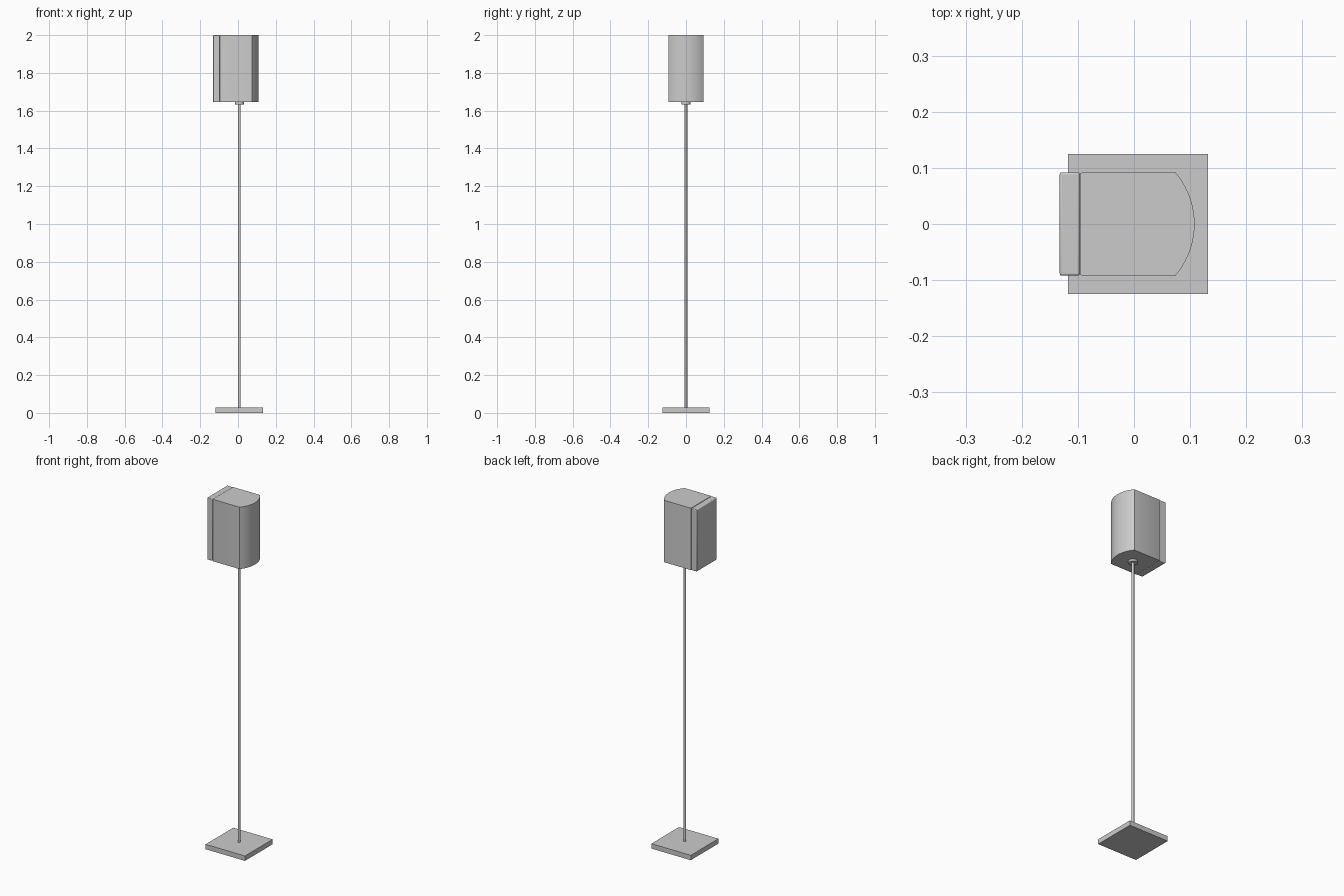
import bpy, bmesh, math

if "Cube" in bpy.data.objects:
    bpy.data.objects.remove(bpy.data.objects["Cube"])

POLE_X = 0.007
SPK_BOTTOM, SPK_TOP = 1.645, 2.0
HALF_W = 0.092


def bevel(obj, width, segments=2):
    m = obj.modifiers.new("soft_edges", 'BEVEL')
    m.width = width
    m.segments = segments
    m.limit_method = 'ANGLE'
    m.angle_limit = math.radians(60)


def smooth(obj):
    bpy.ops.object.select_all(action='DESELECT')
    obj.select_set(True)
    bpy.context.view_layer.objects.active = obj
    bpy.ops.object.shade_smooth_by_angle(angle=math.radians(32))


def prism(name, outline, z0, z1):
    """Extrude an xy outline from z0 to z1."""
    bm = bmesh.new()
    face = bm.faces.new([bm.verts.new((x, y, z0)) for x, y in outline])
    ext = bmesh.ops.extrude_face_region(bm, geom=[face])
    for v in ext["geom"]:
        if isinstance(v, bmesh.types.BMVert):
            v.co.z = z1
    bmesh.ops.recalc_face_normals(bm, faces=bm.faces)
    mesh = bpy.data.meshes.new(name)
    bm.to_mesh(mesh)
    bm.free()
    obj = bpy.data.objects.new(name, mesh)
    bpy.context.collection.objects.link(obj)
    return obj


def rect(x0, x1, hy):
    return [(x0, -hy), (x1, -hy), (x1, hy), (x0, hy)]


def circle(cx, r, n):
    return [(cx + r * math.cos(2 * math.pi * i / n), r * math.sin(2 * math.pi * i / n))
            for i in range(n)]


# Square floor plate
prism("base_plate", rect(-0.118, 0.132, 0.125), 0, 0.028)

# Slim pole and mounting disc under the speaker
smooth(prism("pole", circle(POLE_X, 0.007, 24), 0.028, 1.64))
smooth(prism("mount_disc", circle(POLE_X, 0.024, 32), 1.633, SPK_BOTTOM))

# Cabinet with curved rear: shallow arc between the two sides
x_side, bulge = 0.074, 0.034
radius = (HALF_W ** 2 + bulge ** 2) / (2 * bulge)
cx = x_side + bulge - radius
span = math.asin(HALF_W / radius)
N = 14
arc = [(cx + radius * math.cos(span * (2 * i / N - 1)),
        radius * math.sin(span * (2 * i / N - 1))) for i in range(N + 1)]
c = 0.004  # softened corners next to the grille
corner = [(-0.096, HALF_W - c), (-0.0948, HALF_W - 0.0012), (-0.092, HALF_W)]
outline = arc + corner[::-1] + [(x, -y) for x, y in corner]
smooth(prism("speaker_cabinet", outline, SPK_BOTTOM, SPK_TOP))

# Rounded front grille panel
panel = prism("grille_panel", rect(-0.1325, -0.0965, HALF_W), SPK_BOTTOM, SPK_TOP)
bevel(panel, 0.004, 3)
smooth(panel)

# Thin spacer joining grille and cabinet
prism("grille_spacer", rect(-0.099, -0.094, HALF_W - 0.006), SPK_BOTTOM + 0.006, SPK_TOP - 0.006)
